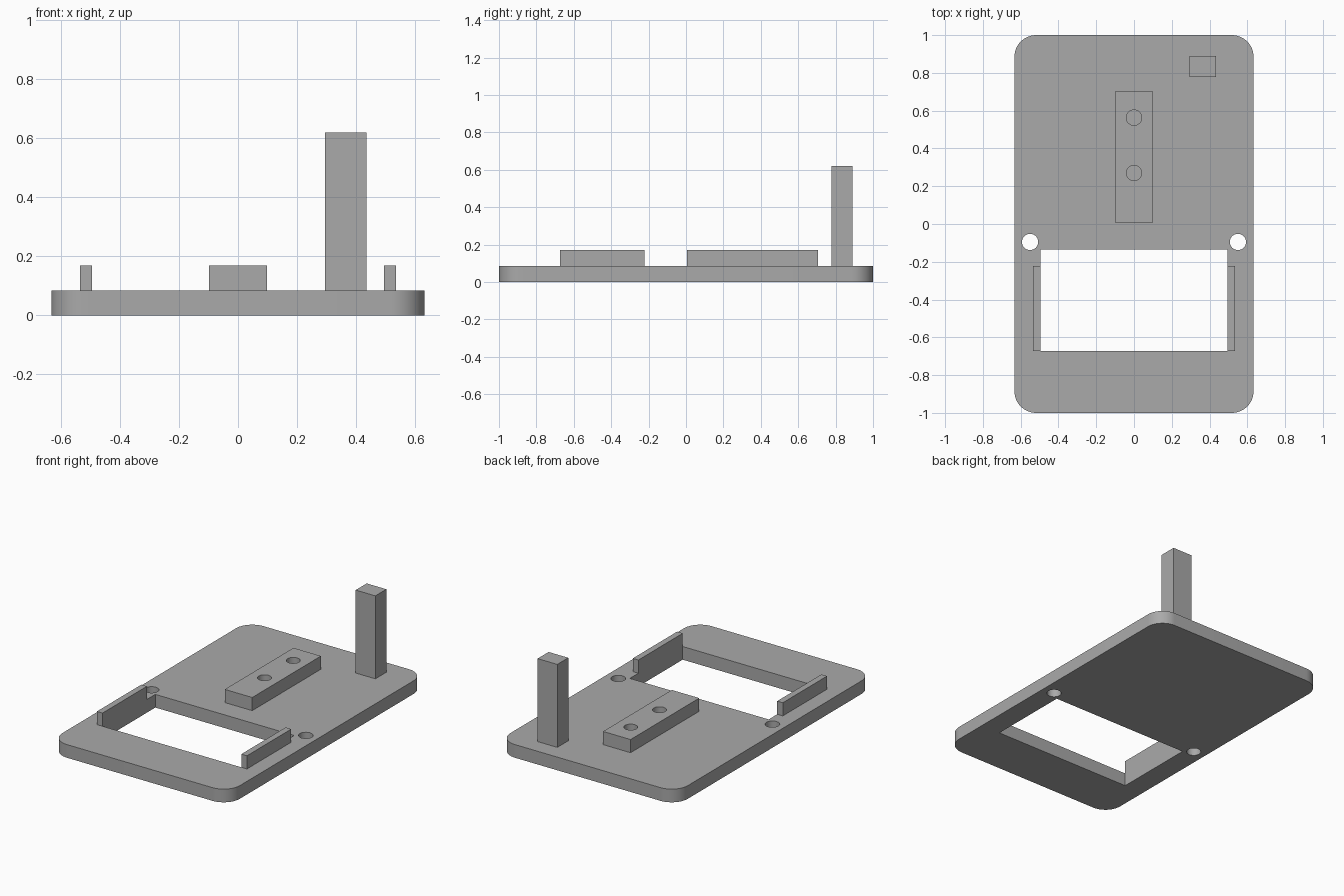
import bpy, bmesh, math

cube = bpy.data.objects.get("Cube")
if cube:
    bpy.data.objects.remove(cube, do_unlink=True)

grey = bpy.data.materials.new("plain grey")
grey.use_nodes = True
colour = (0.4, 0.4, 0.4, 1)
grey.diffuse_color = colour
grey.node_tree.nodes["Principled BSDF"].inputs["Base Color"].default_value = colour

THICK, RAISED, POST_TOP = 0.085, 0.17, 0.62


def prism(name, outline, z0, z1):
    """Extrude a counter-clockwise outline from z0 to z1."""
    mesh = bpy.data.meshes.new(name)
    bm = bmesh.new()
    base = bm.faces.new([bm.verts.new((x, y, z0)) for x, y in outline])
    top = bmesh.ops.extrude_face_region(bm, geom=[base])["geom"]
    verts = [g for g in top if isinstance(g, bmesh.types.BMVert)]
    bmesh.ops.translate(bm, verts=verts, vec=(0, 0, z1 - z0))
    bmesh.ops.recalc_face_normals(bm, faces=bm.faces)
    bm.to_mesh(mesh)
    bm.free()
    obj = bpy.data.objects.new(name, mesh)
    mesh.materials.append(grey)
    bpy.context.collection.objects.link(obj)
    return obj


def rect(x0, x1, y0, y1):
    return [(x0, y0), (x1, y0), (x1, y1), (x0, y1)]


def arc(cx, cy, r, start, sweep, steps):
    angles = [start + sweep * i / steps for i in range(steps + 1)]
    return [(cx + r * math.cos(a), cy + r * math.sin(a)) for a in angles]


def circle(cx, cy, r):
    return arc(cx, cy, r, 0, math.tau, 32)[:-1]


def rounded_rect(hx, hy, r):
    points = []
    for i, (sx, sy) in enumerate([(1, 1), (-1, 1), (-1, -1), (1, -1)]):
        points += arc(sx * (hx - r), sy * (hy - r), r, i * math.pi / 2, math.pi / 2, 12)
    return points


def cut(obj, outline):
    """Cut an outline straight through an object."""
    cutter = prism("cutter", outline, -1, 1)
    cutter.hide_render = True
    mod = obj.modifiers.new("cut", "BOOLEAN")
    mod.operation, mod.solver, mod.object = "DIFFERENCE", "EXACT", cutter
    bpy.context.view_layer.objects.active = obj
    bpy.ops.object.modifier_apply(modifier=mod.name)
    bpy.data.objects.remove(cutter, do_unlink=True)


def smooth(obj):
    bpy.ops.object.select_all(action="DESELECT")
    obj.select_set(True)
    bpy.context.view_layer.objects.active = obj
    bpy.ops.object.shade_smooth_by_angle(angle=math.radians(30))


# Base plate with window and two screw holes
plate = prism("base_plate", rounded_rect(0.633, 1, 0.115), 0, THICK)
cut(plate, rect(-0.495, 0.495, -0.673, -0.135))
for side in (-1, 1):
    cut(plate, circle(side * 0.55, -0.095, 0.043))
smooth(plate)

# Raised mounting block with two holes down to the plate
block = prism("mounting_block", rect(-0.098, 0.098, 0.005, 0.705), THICK, RAISED)
for y in (0.27, 0.563):
    cut(block, circle(0, y, 0.041))
smooth(block)

# Upright post
prism("upright_post", rect(0.295, 0.435, 0.778, 0.89), THICK, POST_TOP)

# Ribs along the window sides
for name, x0, x1 in (("left_rib", 0.495, 0.535), ("right_rib", -0.535, -0.495)):
    prism(name, rect(x0, x1, -0.673, -0.222), THICK, RAISED)
